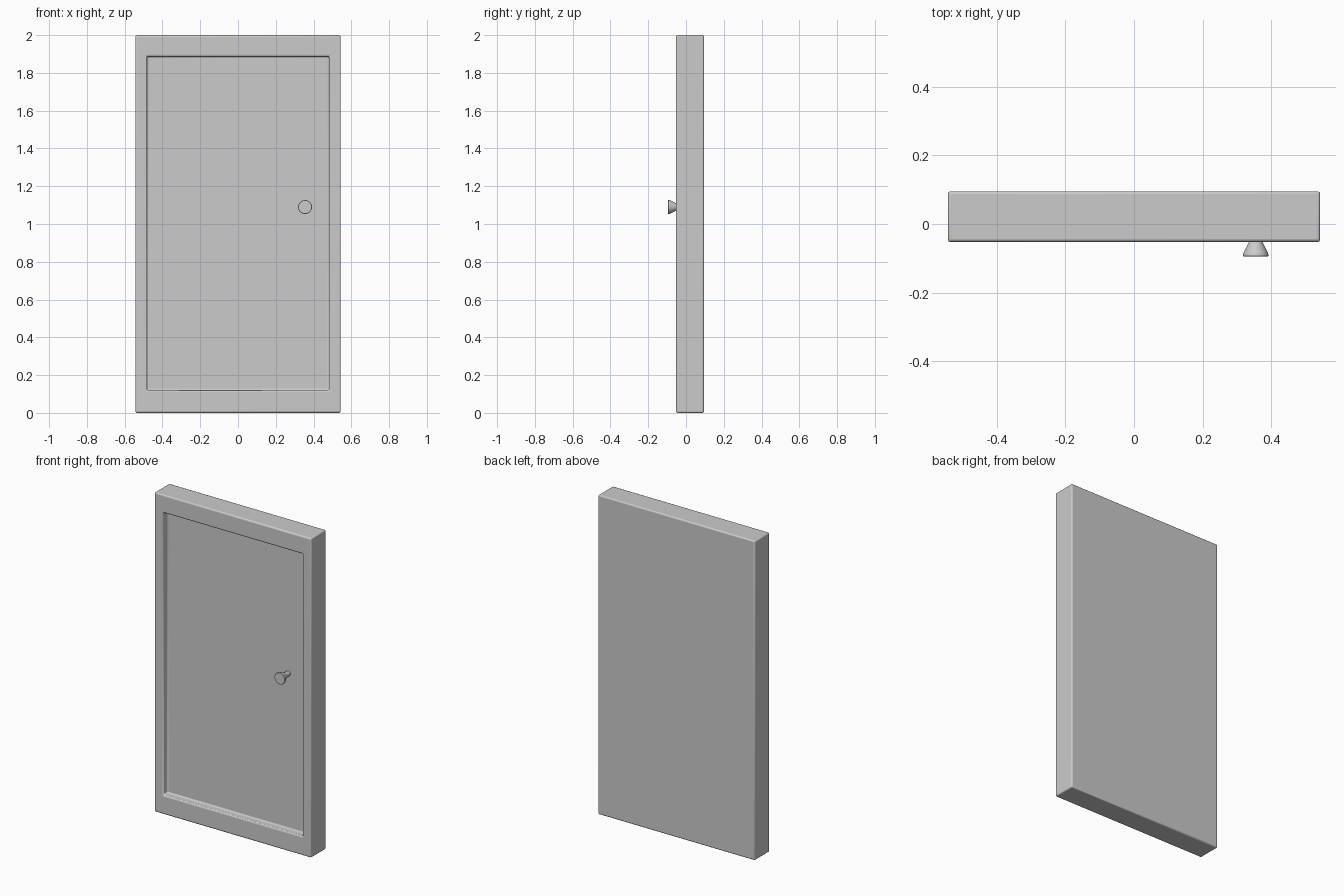
import bpy, bmesh, math
from mathutils import Vector

if "Cube" in bpy.data.objects:
    bpy.data.objects.remove(bpy.data.objects["Cube"])

W, H = 0.543, 2.0              # half width, height
FRONT, BACK, FLOOR = -0.052, 0.095, -0.01


def finish(name, bm, angle):
    bmesh.ops.recalc_face_normals(bm, faces=bm.faces)
    me = bpy.data.meshes.new(name)
    bm.to_mesh(me)
    bm.free()
    ob = bpy.data.objects.new(name, me)
    bpy.context.collection.objects.link(ob)
    bpy.ops.object.select_all(action='DESELECT')
    ob.select_set(True)
    bpy.context.view_layer.objects.active = ob
    bpy.ops.object.shade_smooth_by_angle(angle=math.radians(angle))
    return ob


# Door slab: nested rectangles bridged from the back, round the frame, into the recess
def rect(bm, hw, z0, z1, y):
    return [bm.verts.new(p) for p in ((-hw, y, z0), (hw, y, z0), (hw, y, z1), (-hw, y, z1))]


bm = bmesh.new()
loops = [rect(bm, W, 0, H, BACK), rect(bm, W, 0, H, FRONT),
         rect(bm, 0.482, 0.12, 1.887, FRONT), rect(bm, 0.482, 0.12, 1.887, FLOOR)]
bm.faces.new(loops[0])
bm.faces.new(loops[-1])
for a, b in zip(loops, loops[1:]):
    for i in range(4):
        j = (i + 1) % 4
        bm.faces.new((a[i], a[j], b[j], b[i]))
door = finish("door_with_frame", bm, 40)
bev = door.modifiers.new("soft_edges", 'BEVEL')
bev.width, bev.segments = 0.008, 3
bev.limit_method = 'ANGLE'

# Knob: turned profile (radius, y) spun around the y axis
profile = [(0, FLOOR + 0.005), (0.016, FLOOR + 0.005), (0.016, -0.042), (0.020, -0.053),
           (0.036, -0.085), (0.037, -0.089), (0.037, -0.093), (0.035, -0.095), (0, -0.095)]
centre = Vector((0.355, 0, 1.09))
bm = bmesh.new()
vs = [bm.verts.new(centre + Vector((r, y, 0))) for r, y in profile]
es = [bm.edges.new(e) for e in zip(vs, vs[1:])]
bmesh.ops.spin(bm, geom=vs + es, cent=centre, axis=(0, 1, 0),
               angle=math.tau, steps=32, use_duplicate=False)
bmesh.ops.remove_doubles(bm, verts=bm.verts, dist=1e-5)
finish("knob", bm, 35)
